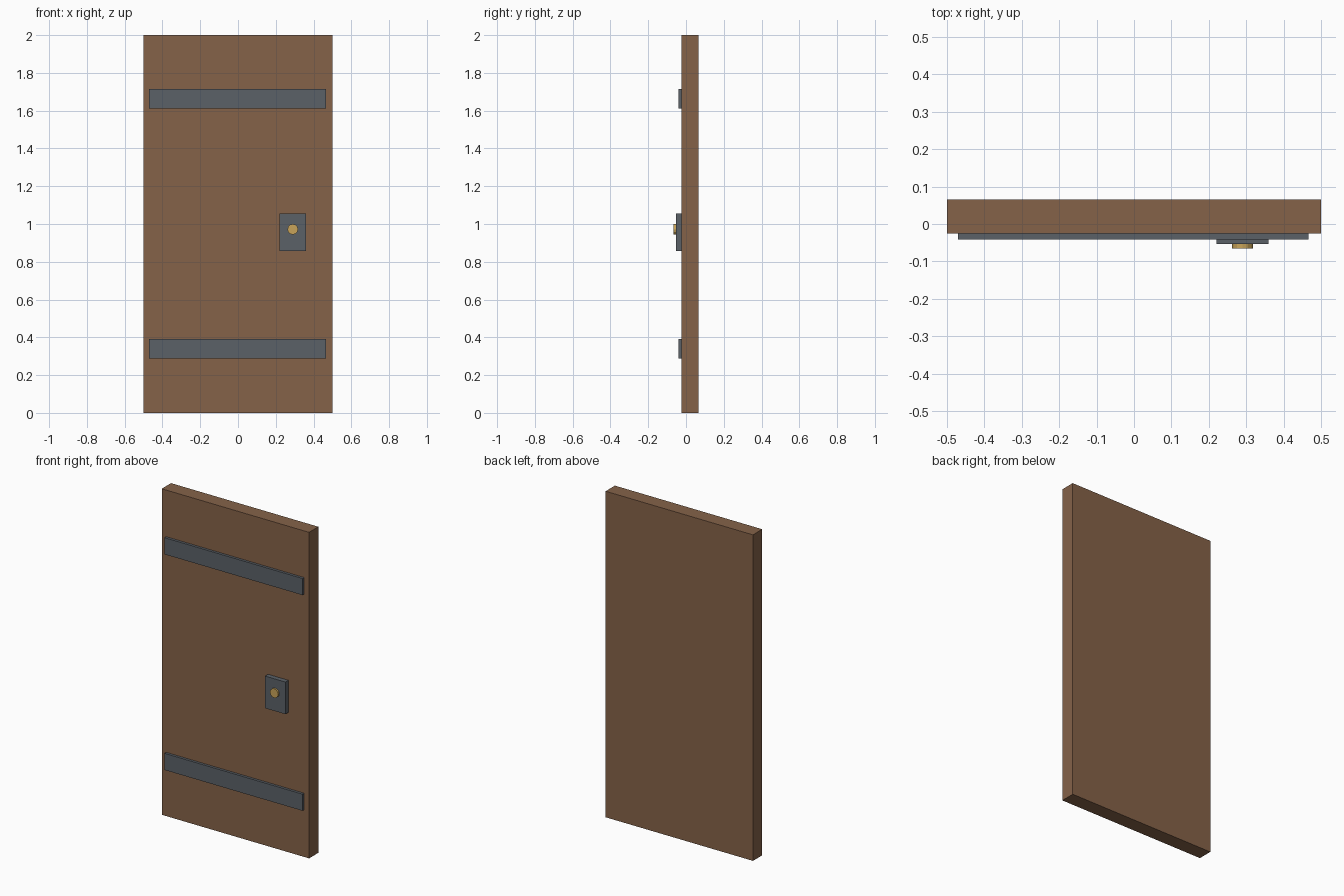
import bpy
from math import pi

default = bpy.data.objects.get("Cube")
if default:
    bpy.data.objects.remove(default, do_unlink=True)


def material(name, rgb):
    mat = bpy.data.materials.new(name)
    mat.use_nodes = True
    mat.diffuse_color = (*rgb, 1)
    mat.node_tree.nodes["Principled BSDF"].inputs["Base Color"].default_value = (*rgb, 1)
    return mat


wood = material("brown wood", (0.235, 0.123, 0.066))
iron = material("grey iron", (0.105, 0.120, 0.137))
brass = material("brass", (0.58, 0.37, 0.10))


def box(name, x, y, z, mat):
    """Box spanning the given (low, high) ranges."""
    spans = (x, y, z)
    bpy.ops.mesh.primitive_cube_add(size=1, location=[(a + b) / 2 for a, b in spans])
    ob = bpy.context.object
    ob.name = name
    ob.scale = [b - a for a, b in spans]
    bpy.ops.object.transform_apply(location=False, rotation=False, scale=True)
    ob.data.materials.append(mat)
    return ob


# Door slab
FRONT = -0.025
box("door_slab", (-0.5, 0.5), (FRONT, 0.065), (0, 2), wood)

# Iron straps across the front
for name, z in (("lower_strap", 0.34), ("upper_strap", 1.663)):
    box(name, (-0.47, 0.467), (-0.041, FRONT), (z - 0.051, z + 0.051), iron)

# Lock plate
PLATE = -0.054
box("lock_plate", (0.221, 0.36), (PLATE, FRONT), (0.858, 1.055), iron)

# Round knob on the plate
bpy.ops.mesh.primitive_cylinder_add(vertices=12, radius=0.028, depth=0.016,
                                    location=(0.29, PLATE - 0.003, 0.972),
                                    rotation=(pi / 2, 0, 0))
knob = bpy.context.object
knob.name = "knob"
knob.data.materials.append(brass)
